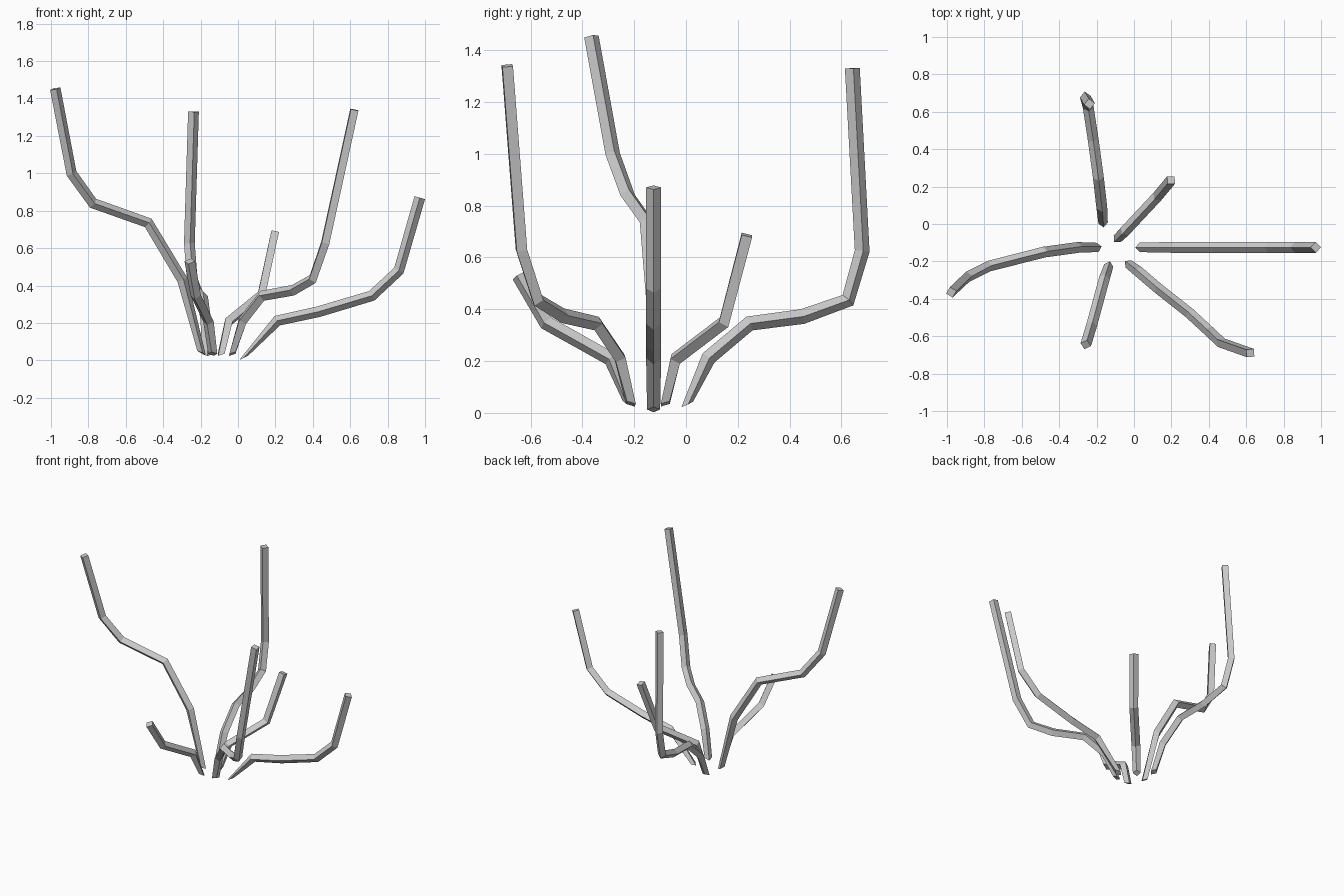
import bpy, bmesh
from mathutils import Vector

if "Cube" in bpy.data.objects:
    bpy.data.objects.remove(bpy.data.objects["Cube"])

R = 0.029  # branch radius (four-sided diamond section)


def branch(name, pts):
    """Sweep a diamond section along a path, its corners lined up with the growing direction."""
    pts = [Vector(p) for p in pts]
    out = pts[-2] - pts[0]
    out.z = 0
    out.normalize()
    flat_side = Vector((-out.y, out.x, 0))
    bm = bmesh.new()
    rings = []
    for i, p in enumerate(pts):
        if i == 0:
            # slanted cut at the root
            up = (out * 0.9 + Vector((0, 0, 0.42))).normalized() * -1
            side = flat_side
            r = R * 0.87
        else:
            t = (p - pts[i - 1]).normalized()
            if i < len(pts) - 1:
                t = (t + (pts[i + 1] - p).normalized()).normalized()
            side = (flat_side - t * flat_side.dot(t)).normalized()
            up = t.cross(side)
            r = R
        if up.dot(out) > 0:
            up = -up
        rings.append([bm.verts.new(p + v * r) for v in (up, side, -up, -side)])
    for a, b in zip(rings, rings[1:]):
        for k in range(4):
            n = (k + 1) % 4
            bm.faces.new((a[k], a[n], b[n], b[k]))
    bm.faces.new(rings[0])
    bm.faces.new(rings[-1])
    bmesh.ops.recalc_face_normals(bm, faces=bm.faces)
    mesh = bpy.data.meshes.new(name)
    bm.to_mesh(mesh)
    bm.free()
    bpy.context.collection.objects.link(bpy.data.objects.new(name, mesh))


# Low spreading branch on the right
branch("right_branch", [(0.03, -0.125, 0.013), (0.21, -0.125, 0.212), (0.43, -0.125, 0.26),
                        (0.715, -0.125, 0.345), (0.86, -0.125, 0.48), (0.972, -0.125, 0.87)])
# Tallest branch on the left
branch("left_branch", [(-0.195, -0.125, 0.04), (-0.297, -0.125, 0.43), (-0.48, -0.15, 0.735),
                       (-0.775, -0.225, 0.84), (-0.89, -0.283, 1.0), (-0.977, -0.365, 1.452)])
# Back branch
branch("back_branch", [(-0.165, 0.005, 0.033), (-0.172, 0.087, 0.212), (-0.19, 0.245, 0.345),
                       (-0.218, 0.45, 0.372), (-0.245, 0.625, 0.435), (-0.26, 0.68, 0.625),
                       (-0.238, 0.642, 1.33)])
# Tall front right branch
branch("front_right_branch", [(-0.03, -0.213, 0.035), (0.025, -0.255, 0.212), (0.13, -0.345, 0.345),
                              (0.295, -0.475, 0.375), (0.4, -0.572, 0.435), (0.467, -0.635, 0.63),
                              (0.622, -0.69, 1.34)])
# Short front branch
branch("front_branch", [(-0.135, -0.222, 0.035), (-0.158, -0.29, 0.208), (-0.226, -0.54, 0.348),
                        (-0.258, -0.645, 0.53)])
# Short back right branch
branch("back_right_branch", [(-0.09, -0.08, 0.035), (-0.05, -0.04, 0.208), (0.125, 0.147, 0.35),
                             (0.198, 0.235, 0.686)])
